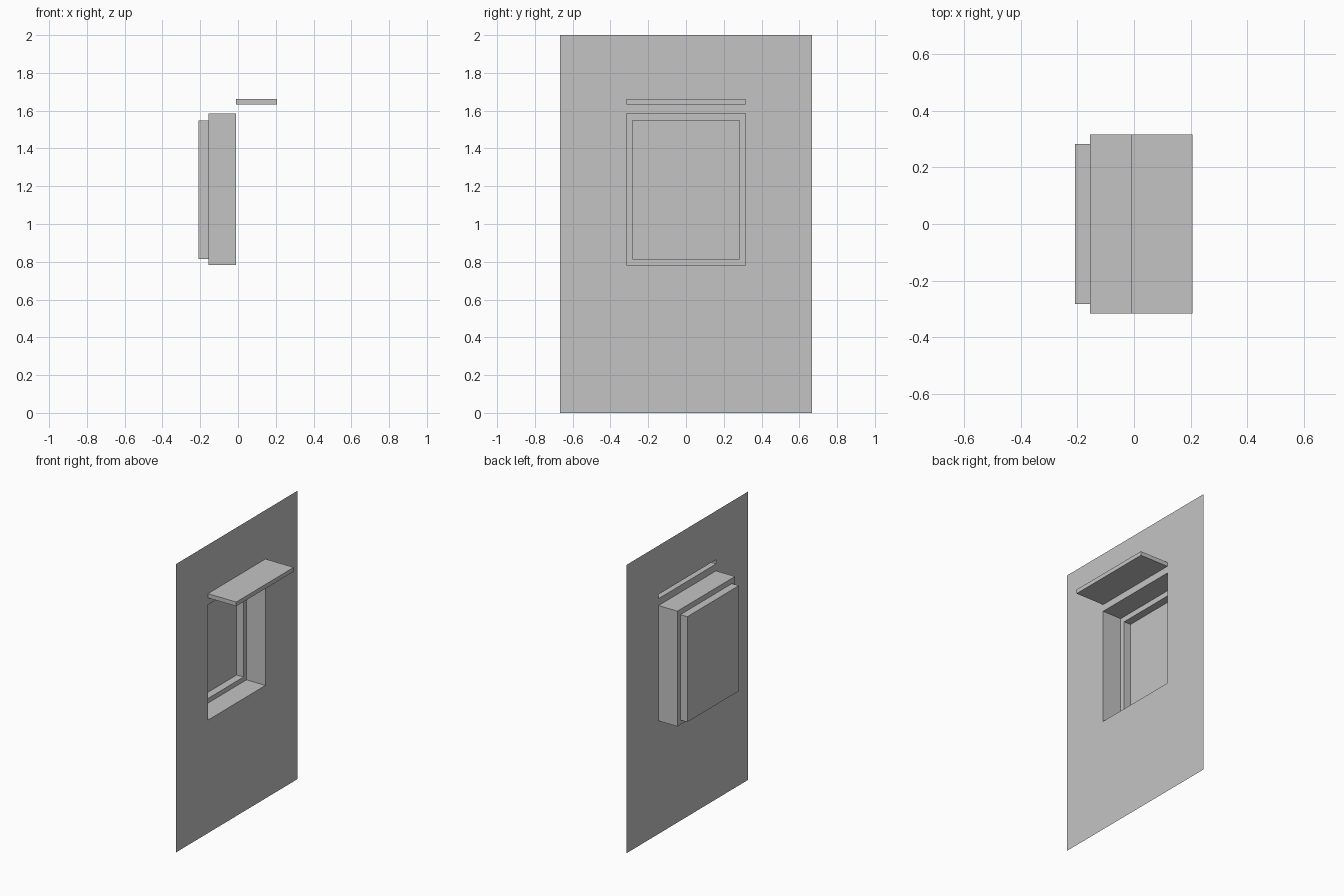
import bpy
import bmesh

cube = bpy.data.objects.get("Cube")
if cube:
    bpy.data.objects.remove(cube, do_unlink=True)

# One plain grey for everything
GREY = (0.55, 0.55, 0.55, 1.0)
grey = bpy.data.materials.new("plain grey")
grey.use_nodes = True
grey.diffuse_color = GREY
grey.node_tree.nodes["Principled BSDF"].inputs["Base Color"].default_value = GREY

WALL_X = -0.01
HALF_W = 0.667
OPEN_W = 0.315
SILL, HEAD = 0.784, 1.584
SLOT_LOW, SLOT_TOP = 1.632, 1.661


def rect(bm, x, half, z0, z1):
    """Corner loop of an upright rectangle facing +x."""
    return [bm.verts.new((x, y, z)) for y, z in
            ((-half, z0), (half, z0), (half, z1), (-half, z1))]


def finish(bm, name):
    bmesh.ops.remove_doubles(bm, verts=bm.verts, dist=0.0001)
    mesh = bpy.data.meshes.new(name)
    bm.to_mesh(mesh)
    bm.free()
    mesh.materials.append(grey)
    obj = bpy.data.objects.new(name, mesh)
    bpy.context.collection.objects.link(obj)
    return obj


def stepped_shell(name, sections):
    """Join successive rectangles, leave the first open and cap the last."""
    bm = bmesh.new()
    loops = [rect(bm, *s) for s in sections]
    for a, b in zip(loops, loops[1:]):
        for i in range(4):
            j = (i + 1) % 4
            bm.faces.new((a[i], a[j], b[j], b[i]))
    bm.faces.new(loops[-1])
    # Every shell keeps its cap facing +x, like the wall
    return finish(bm, name)


# Thin wall sheet with an opening for the window and a slot for the canopy
bm = bmesh.new()
ys = (-HALF_W, -OPEN_W, OPEN_W, HALF_W)
zs = (0, SILL, HEAD, SLOT_LOW, SLOT_TOP, 2)
for col in range(3):
    for row in range(5):
        if col == 1 and row in (1, 3):
            continue
        y0, y1, z0, z1 = ys[col], ys[col + 1], zs[row], zs[row + 1]
        bm.faces.new([bm.verts.new((WALL_X, y, z)) for y, z in
                      ((y0, z0), (y1, z0), (y1, z1), (y0, z1))])
finish(bm, "wall_panel")

# Window niche set back in two steps
STEP_X, BACK_X = -0.155, -0.208
INNER_W, INNER_LOW, INNER_TOP = 0.282, 0.816, 1.547
stepped_shell("window_recess", [
    (WALL_X, OPEN_W, SILL, HEAD),
    (STEP_X, OPEN_W, SILL, HEAD),
    (STEP_X, INNER_W, INNER_LOW, INNER_TOP),
    (BACK_X, INNER_W, INNER_LOW, INNER_TOP),
])

# Hollow canopy pushed out of the wall above the window
stepped_shell("canopy", [
    (WALL_X, OPEN_W, SLOT_LOW, SLOT_TOP),
    (0.207, OPEN_W, SLOT_LOW, SLOT_TOP),
])
